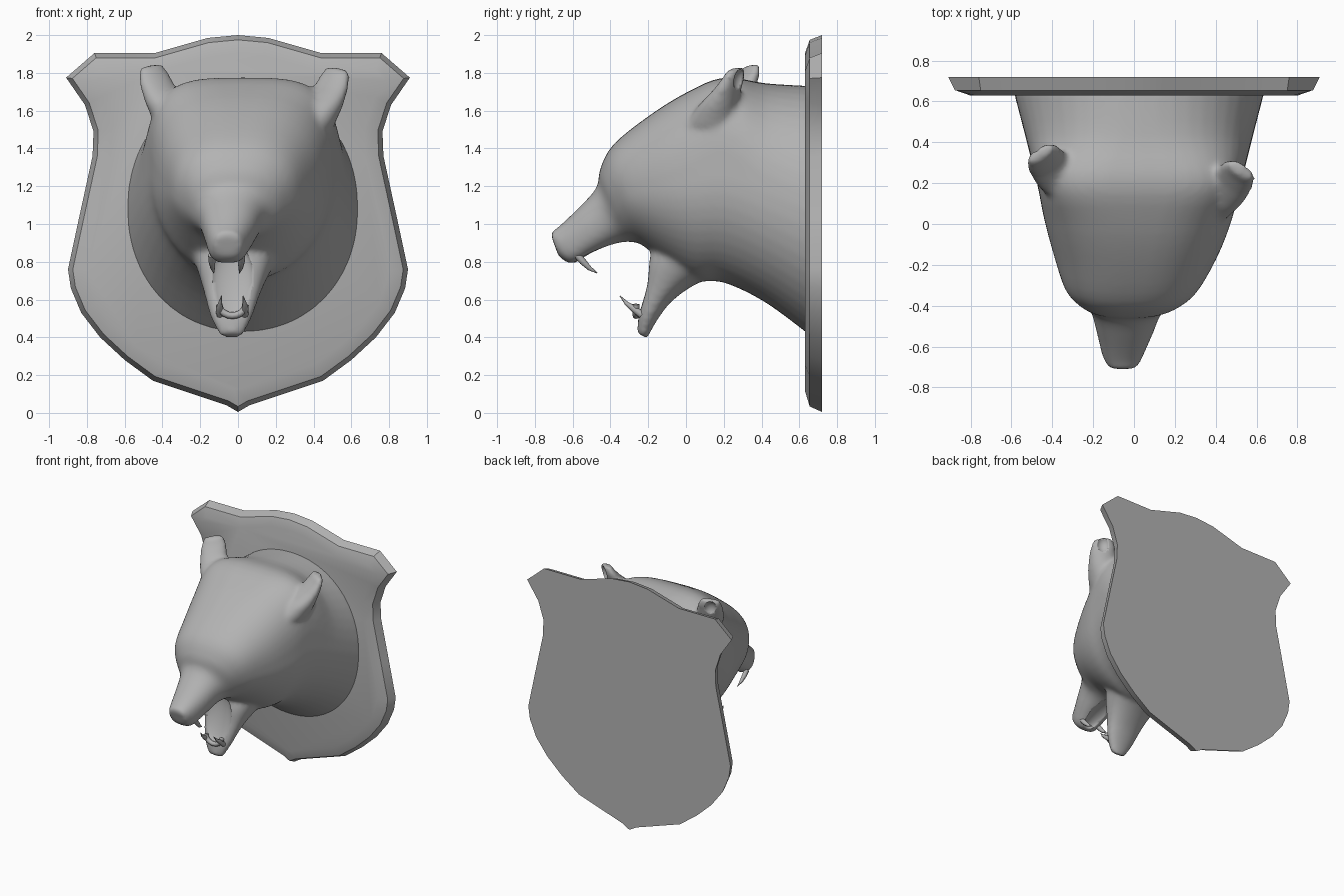
import bpy, bmesh, math
from mathutils import Vector, Matrix

if "Cube" in bpy.data.objects:
    bpy.data.objects.remove(bpy.data.objects["Cube"])

grey = bpy.data.materials.new("dark_grey")
grey.diffuse_color = (.45, .45, .45, 1)
grey.use_nodes = True
grey.node_tree.nodes["Principled BSDF"].inputs["Base Color"].default_value = grey.diffuse_color


def add_object(name, bm):
    bmesh.ops.recalc_face_normals(bm, faces=bm.faces[:])
    me = bpy.data.meshes.new(name)
    bm.to_mesh(me)
    bm.free()
    me.materials.append(grey)
    ob = bpy.data.objects.new(name, me)
    bpy.context.collection.objects.link(ob)
    return ob


def loft(bm, rings):
    """Closed skin through rings of equal point count."""
    loops = [[bm.verts.new(p) for p in r] for r in rings]
    n = len(loops[0])
    for a, b in zip(loops, loops[1:]):
        for i in range(n):
            j = (i + 1) % n
            bm.faces.new((a[i], a[j], b[j], b[i]))
    bm.faces.new(loops[0][::-1])
    bm.faces.new(loops[-1])


def ring(c, up, side, p=2.0, q=2.0, n=48):
    """Superelliptic section: exponent p on the 'up' half, q below."""
    out = []
    for i in range(n):
        a = 2 * math.pi * i / n
        co, si = math.cos(a), math.sin(a)
        e = 2 / (p if co > 0 else q)
        out.append(Vector(c) + Vector(up) * math.copysign(abs(co) ** e, co)
                   + Vector(side) * math.copysign(abs(si) ** e, si))
    return out


def section(ty, tz, by, bz, cx, w, p, q):
    """Section spanned between two side-view points (y, z)."""
    return ring((cx, (ty + by) / 2, (tz + bz) / 2),
                (0, (ty - by) / 2, (tz - bz) / 2), (w, 0, 0), p, q)


def smooth_loft(bm, keys, steps=4):
    """Loft with the section values eased between the keys."""
    ks = [keys[0]] + list(keys) + [keys[-1]]
    rows = []
    for a, b, c, d in zip(ks, ks[1:], ks[2:], ks[3:]):
        for s in range(steps):
            t = s / steps
            rows.append([.5 * (2 * B + (C - A) * t + (2 * A - 5 * B + 4 * C - D) * t * t
                               + (3 * B - A - 3 * C + D) * t ** 3)
                         for A, B, C, D in zip(a, b, c, d)])
    rows.append(keys[-1])
    loft(bm, [section(*r) for r in rows])


# Shield plaque: half outline mirrored, stepped bevel on the front
half = [(0, 2.0), (.16, 1.985), (.44, 1.905), (.76, 1.905), (.91, 1.775),
        (.81, 1.63), (.765, 1.49), (.77, 1.36), (.84, 1.04), (.9, .76), (.885, .66),
        (.83, .53), (.73, .40), (.6, .28), (.45, .17), (.06, .04), (0, .005)]
outline = half + [(-x, z) for x, z in half[-2:0:-1]]


def inset(pts, d):
    res = []
    for i, p in enumerate(pts):
        p = Vector(p)
        e1 = (p - Vector(pts[i - 1])).normalized()
        e2 = (Vector(pts[(i + 1) % len(pts)]) - p).normalized()
        n1, n2 = Vector((-e1.y, e1.x)), Vector((-e2.y, e2.x))
        res.append(p - (n1 + n2) * d / max(1 + n1.dot(n2), .5))
    return res


bm = bmesh.new()
loft(bm, [[(p[0], y, p[1]) for p in inset(outline, d)]
          for d, y in ((0, .72), (.025, .655), (.095, .63))])
shield = add_object("shield_plaque", bm)
shield.data.shade_smooth()
shield.data.set_sharp_from_angle(angle=math.radians(30))

# Neck, skull and muzzle: top y z, bottom y z, centre x, half width, exponents
bm = bmesh.new()
smooth_loft(bm, [
    (.67, 1.73, .67, .40, .025, .62, 2.1, 2.1),
    (.42, 1.745, .42, .585, .025, .555, 2.4, 2.1),
    (.2, 1.775, .2, .69, .025, .50, 3.7, 2.0),
    (0, 1.695, .05, .70, .02, .46, 3.0, 1.9),
    (-.2, 1.57, -.08, .78, .01, .405, 2.6, 1.9),
    (-.385, 1.42, -.22, .88, -.01, .33, 2.5, 1.9),
    (-.455, 1.29, -.28, .905, -.02, .255, 2.4, 2.0),
    (-.475, 1.19, -.36, .895, -.035, .18, 2.2, 2.2),
    (-.58, 1.075, -.5, .84, -.045, .135, 2.2, 2.6),
    (-.675, .985, -.605, .79, -.055, .10, 2.4, 2.8),
    (-.72, .955, -.675, .83, -.055, .072, 2.5, 2.5)])

# Lower jaw, hanging open
smooth_loft(bm, [
    (-.12, .98, .28, .76, -.01, .25, 2.2, 2.1),
    (-.195, .83, .07, .69, -.02, .195, 2.6, 2.1),
    (-.215, .68, -.07, .595, -.03, .15, 3, 2.1),
    (-.25, .52, -.15, .495, -.035, .11, 2.8, 2.1),
    (-.258, .42, -.205, .395, -.035, .06, 2.2, 2.1)])

# Ears, small and set at the back corners of the skull
ears = ((-1, 0, 0, 0), (1, .065, -.08, -.015))
for s, ox, oy, oz in ears:
    loft(bm, [ring((s * x + ox, y + oy, z + oz), (s * .5 * t, .87 * t, 0),
                   (-s * .8 * w, .5 * w, .1 * w))
              for x, y, z, w, t in ((.33, .20, 1.54, .11, .14), (.39, .25, 1.65, .11, .10),
                                    (.43, .305, 1.74, .105, .06), (.45, .335, 1.80, .095, .04),
                                    (.46, .345, 1.84, .07, .03))])
head = add_object("bear_head", bm)


# Hollows: cutters for palate, jaw trough and ear cups
def cutter(name, loc, rad, tilt):
    b = bmesh.new()
    m = Matrix.Translation(loc) @ Matrix.Rotation(tilt, 4, 'X') @ Matrix.Diagonal((*rad, 1))
    bmesh.ops.create_uvsphere(b, u_segments=24, v_segments=14, radius=1, matrix=m)
    for f in b.faces:
        f.smooth = True
    ob = add_object(name, b)
    ob.hide_render = True
    ob.hide_set(True)
    return ob


cutters = [cutter("palate_cutter", (-.04, -.43, .845), (.085, .17, .05), math.radians(19)),
           cutter("jaw_cutter", (-.03, -.225, .70), (.12, .05, .2), math.radians(-14))]
for s, ox, oy, oz in ears:
    cutters.append(cutter("ear_cutter", (s * .485 + ox, .385 + oy, 1.77 + oz),
                          (.055, .055, .07), 0))

# Fuse the forms into one soft skin
rm = head.modifiers.new("fuse", 'REMESH')
rm.mode = 'VOXEL'
rm.voxel_size = .016
rm.use_smooth_shade = True
sm = head.modifiers.new("soften", 'SMOOTH')
sm.factor, sm.iterations = .5, 10
for c in cutters:
    m = head.modifiers.new(c.name, 'BOOLEAN')
    m.operation, m.object, m.solver = 'DIFFERENCE', c, 'EXACT'


# Teeth: tapered tubes
def tube(name, pts):
    cu = bpy.data.curves.new(name, 'CURVE')
    cu.dimensions, cu.bevel_depth, cu.bevel_resolution = '3D', 1.0, 2
    cu.use_fill_caps = True
    cu.materials.append(grey)
    sp = cu.splines.new('POLY')
    sp.points.add(len(pts) - 1)
    for q, (x, y, z, r) in zip(sp.points, pts):
        q.co, q.radius = (x, y, z, 1), r
    bpy.context.collection.objects.link(bpy.data.objects.new(name, cu))


for side, s in (("left", -1), ("right", 1)):
    x = -.06 + s * .078
    tube("upper_canine_" + side, [(x, -.575, .835, .02), (x, -.545, .80, .018),
                                  (x - s * .004, -.51, .765, .012), (x - s * .01, -.47, .74, .002)])
    x = -.03 + s * .065
    tube("lower_canine_" + side, [(x, -.235, .52, .02), (x + s * .004, -.275, .55, .018),
                                  (x, -.315, .58, .011), (x - s * .008, -.35, .62, .002)])
tube("lower_tooth_row", [(-.03 + .07 * math.cos(a), -.265, .575 + .06 * math.sin(a), .018)
                         for a in [math.pi * (1 + i / 10) for i in range(11)]])
